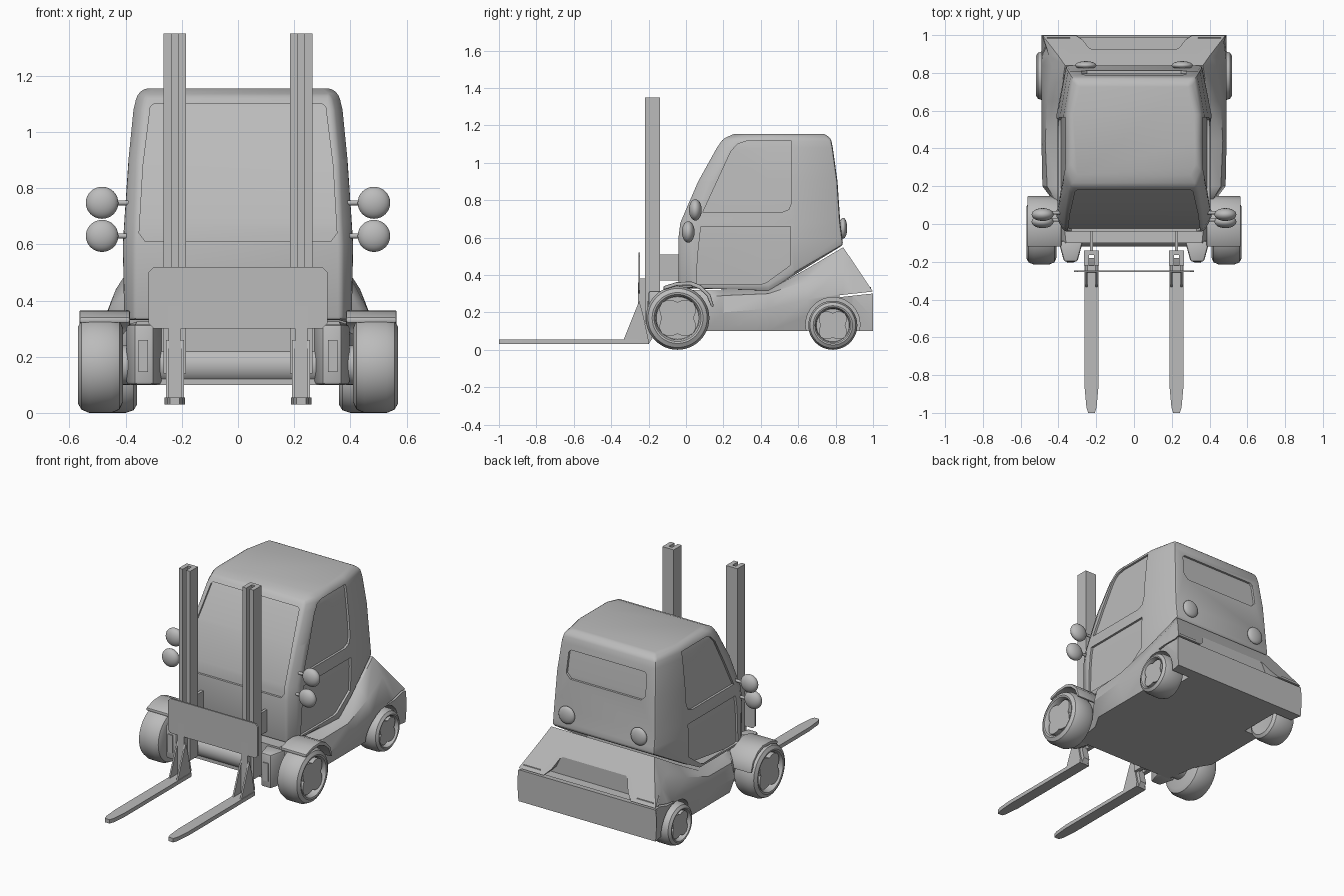
import bpy, bmesh, math
from mathutils import Matrix

cube = bpy.data.objects.get("Cube")
if cube:
    bpy.data.objects.remove(cube, do_unlink=True)

paint = bpy.data.materials.new("plain_grey")
paint.use_nodes = True
GREY = (0.5, 0.5, 0.5, 1)
paint.diffuse_color = GREY
paint.node_tree.nodes["Principled BSDF"].inputs["Base Color"].default_value = GREY


def finish(name, bm, mirror=False, bevel=0, segments=2):
    bmesh.ops.recalc_face_normals(bm, faces=bm.faces)
    me = bpy.data.meshes.new(name)
    bm.to_mesh(me)
    bm.free()
    me.materials.append(paint)
    ob = bpy.data.objects.new(name, me)
    bpy.context.collection.objects.link(ob)
    if bevel:
        b = ob.modifiers.new("bevel", "BEVEL")
        b.width, b.segments = bevel, segments
        b.limit_method, b.angle_limit = "ANGLE", math.radians(28)
    if mirror:
        ob.modifiers.new("mirror", "MIRROR").use_mirror_merge = False
    return ob


def loft(name, rings, **kw):
    """Skin a list of closed rings and cap both ends."""
    bm = bmesh.new()
    vs = [[bm.verts.new(p) for p in r] for r in rings]
    n = len(vs[0])
    for a, b in zip(vs, vs[1:]):
        for i in range(n):
            j = (i + 1) % n
            bm.faces.new((a[i], a[j], b[j], b[i]))
    bm.faces.new(vs[0])
    bm.faces.new(vs[-1])
    return finish(name, bm, **kw)


def prism(name, pts, axis, a, b, **kw):
    """Extrude a flat outline along an axis from a to b."""
    place = {"x": lambda p, d: (d, p[0], p[1]),
             "y": lambda p, d: (p[0], d, p[1]),
             "z": lambda p, d: (p[0], p[1], d)}[axis]
    return loft(name, [[place(p, d) for p in pts] for d in (a, b)], **kw)


def box(name, x, y, z, **kw):
    return prism(name, [(x[0], y[0]), (x[1], y[0]), (x[1], y[1]), (x[0], y[1])], "z", *z, **kw)


def sym(half):
    """Complete a right-hand outline with its mirror image."""
    return half + [(-p[0], *p[1:]) for p in reversed(half)]


def ball(name, centre, radii, **kw):
    bm = bmesh.new()
    bmesh.ops.create_uvsphere(bm, u_segments=28, v_segments=16, radius=1,
                              matrix=Matrix.Translation(centre) @ Matrix.Diagonal((*radii, 1)))
    return finish(name, bm, mirror=True, **kw)


def rod(name, x0, x1, y, z, r, steps=32, **kw):
    ring = [(y + r * math.cos(math.tau * i / steps), z + r * math.sin(math.tau * i / steps))
            for i in range(steps)]
    return prism(name, ring, "x", x0, x1, **kw)


def cut(ob, cutter):
    m = ob.modifiers.new("cut", "BOOLEAN")
    m.object, m.operation, m.solver = cutter, "DIFFERENCE", "EXACT"
    cutter.hide_render = True


# Cab: plan outlines stacked by height (z, front y, back y, front, middle, back half widths)
CAB = [(.33, -.04, .84, .37, .405, .36), (.6, -.04, .835, .37, .41, .36),
       (.68, -.03, .825, .365, .405, .36), (.9, .065, .81, .357, .39, .35),
       (1.08, .165, .785, .34, .372, .335), (1.13, .2, .775, .33, .36, .325),
       (1.155, .26, .74, .3, .335, .295)]


def cab_rings(inset):
    rings = []
    for k, (z, yf, yb, wf, wm, wb) in enumerate(CAB):
        half = [(wf, yf), (wm, yf + .07), (wm, .44), (wm, .58), (wb, yb)]
        lift = [0, 0, 0, .08, .23] if k == 0 else [0] * 5
        z -= inset if k == len(CAB) - 1 else 0
        ring = []
        for i, ((x, y), up) in enumerate(zip(half, lift)):
            y += inset if i == 0 else -inset if i == 4 else 0
            ring.append((x - inset, y, z + up))
        rings.append(sym(ring))
    return rings


cab = loft("cab", cab_rings(0), bevel=.014)
core = loft("cab_core", cab_rings(.014))

# Recessed glass and door panels
upper = [(.09, .735), (.24, 1.06), (.275, 1.1), (.32, 1.115), (.565, 1.115), (.565, .79),
         (.55, .75), (.51, .735)]
lower = [(.055, .35), (.062, .5), (.08, .66), (.56, .66), (.555, .45), (.43, .36), (.40, .35)]
screen = sym([(.33, .61), (.352, .64), (.338, .88), (.312, 1.09), (.3, 1.1)])
rear = sym([(.25, .87), (.28, .9), (.275, 1.03), (.26, 1.045)])
cutters = [core]
for s in (-1, 1):
    for outline in (upper, lower):
        cutters.append(prism("side_cutter", outline, "x", .2 * s, .6 * s))
cutters.append(prism("screen_cutter", screen, "y", -.3, .3))
cutters.append(prism("rear_cutter", rear, "y", .6, 1))
for c in cutters[1:]:
    cut(c, core)
    cut(cab, c)

# Lower body: cross sections from front to back, bottom to top
BODY = [(-.1, [(.36, .1), (.39, .17), (.385, .27), (.36, .325)]),
        (.1, [(.39, .1), (.41, .18), (.4, .28), (.38, .318)]),
        (.2, [(.45, .1), (.485, .2), (.46, .29), (.4, .318)]),
        (.44, [(.45, .1), (.49, .22), (.47, .3), (.4, .318)]),
        (.65, [(.45, .1), (.49, .27), (.46, .37), (.395, .435)]),
        (.84, [(.455, .1), (.49, .3), (.435, .44), (.365, .548)]),
        (.89, [(.465, .1), (.49, .29), (.45, .4), (.4, .475)]),
        (1.0, [(.485, .1), (.49, .17), (.49, .26), (.485, .31)])]
body = loft("body", [[(x, y, z) for x, z in sym(half)] for y, half in BODY])
slot = prism("slot_cutter", [(.82, .281), (1.1, .312), (1.1, .322), (.82, .292)], "x", -.7, .7)
hood = prism("hood_cutter", sym([(.31, .31), (.27, .35), (.24, .41), (.22, .425)]), "y", .925, 1.2)
wells = [rod("well_cutter", .34 * s, .7 * s, .785, .135, .145, 40) for s in (-1, 1)]
cutters += [slot, hood, *wells]
for c in (slot, hood, *wells):
    cut(body, c)
box("rear_reflectors", (.34, .46), (.97, .988), (.318, .335), mirror=True)

# Front mounts with lamps, axle and fenders
prism("front_mounts", [(.27, -.09), (.3, -.2), (.37, -.2), (.4, -.09)], "z", .1, .315,
      mirror=True, bevel=.012)
box("front_lamps", (.32, .355), (-.206, -.19), (.145, .26), mirror=True)
rod("front_axle", -.43, .43, -.05, .17, .07)
prism("front_fenders", [(-.12, .34), (-.05, .362), (.03, .365), (.08, .345), (.13, .295), (.15, .23),
                        (.135, .23), (.11, .29), (.07, .325), (.02, .345), (-.05, .342), (-.12, .32)],
      "x", .385, .565, mirror=True, bevel=.006)


# Wheels: turned tyre with a sunken rim and a four-armed star
def wheels(name, x, y, r, half):
    prof = [(0, -.9), (.78, -1), (.93, -.85), (1, -.5), (1, .5), (.93, .85), (.8, 1), (.74, .97),
            (.69, .8), (.67, .5), (0, .5)]
    bm = bmesh.new()
    vs = [bm.verts.new((x + half * t, y, r + r * d)) for d, t in prof]
    edges = [bm.edges.new(e) for e in zip(vs, vs[1:])]
    bmesh.ops.spin(bm, geom=vs + edges, cent=(x, y, r), axis=(1, 0, 0),
                   angle=math.tau, steps=48)
    bmesh.ops.remove_doubles(bm, verts=bm.verts, dist=.0005)
    finish(name + "_wheels", bm, mirror=True)
    star = []
    for i in range(24):
        a = math.tau * i / 24
        d = r * (.5 + .19 * abs(math.sin(2 * a)) ** 1.3)
        star.append((y + d * math.cos(a), r + d * math.sin(a)))
    prism(name + "_hubs", star, "x", x + half * .4, x + half * .85, mirror=True)


wheels("front", .49, -.045, .17, .08)
wheels("rear", .44, .785, .131, .08)

# Lifting mast, its brackets and the carriage plate
prism("mast_rails", [(.185, -.22), (.213, -.22), (.213, -.165), (.237, -.165), (.237, -.22),
                     (.265, -.22), (.265, -.14), (.185, -.14)], "z", .14, 1.35, mirror=True)
box("mast_brackets", (.216, .234), (-.145, -.03), (.37, .51), mirror=True)
prism("carriage_plate", sym([(.3, .3), (.318, .318), (.318, .502), (.3, .52)]), "y", -.255, -.245)

# Forks: tapered blade, upright shank and two ribs
prism("fork_blades", [(.208, -1), (.242, -1), (.252, -.97), (.261, -.87), (.261, -.2),
                      (.189, -.2), (.189, -.87), (.198, -.97)], "z", .03, .055, mirror=True)
prism("fork_shanks", [(-.26, .03), (-.2, .03), (-.18, .06), (-.2, .15), (-.22, .38), (-.255, .38)],
      "x", .203, .247, mirror=True)
for side, x in (("inner", .193), ("outer", .247)):
    prism(side + "_fork_ribs", [(-.335, .05), (-.275, .2), (-.25, .26), (-.23, .19), (-.2, .05)],
          "x", x, x + .01, mirror=True)

# Round mirrors on stalks and tail lamps
for name, y, z in (("upper", .05, .748), ("lower", .012, .63)):
    ball(name + "_mirrors", (.484, y, z), (.058, .034, .057))
    rod(name + "_mirror_stalks", .37, .45, y + .01, z, .009, 12, mirror=True)
ball("tail_lamps", (.255, .84, .65), (.056, .022, .056))

# Apply all modifiers, drop the cutters, then shade
deps = bpy.context.evaluated_depsgraph_get()
parts = [o for o in bpy.context.collection.objects
         if o.type == "MESH" and paint.name in o.data.materials and o not in cutters]
baked = [bpy.data.meshes.new_from_object(o.evaluated_get(deps)) for o in parts]
for o, me in zip(parts, baked):
    o.modifiers.clear()
    o.data = me
for c in cutters:
    bpy.data.objects.remove(c, do_unlink=True)
bpy.ops.object.select_all(action="DESELECT")
for o in parts:
    o.select_set(True)
bpy.context.view_layer.objects.active = parts[0]
bpy.ops.object.shade_smooth_by_angle(angle=math.radians(32))
